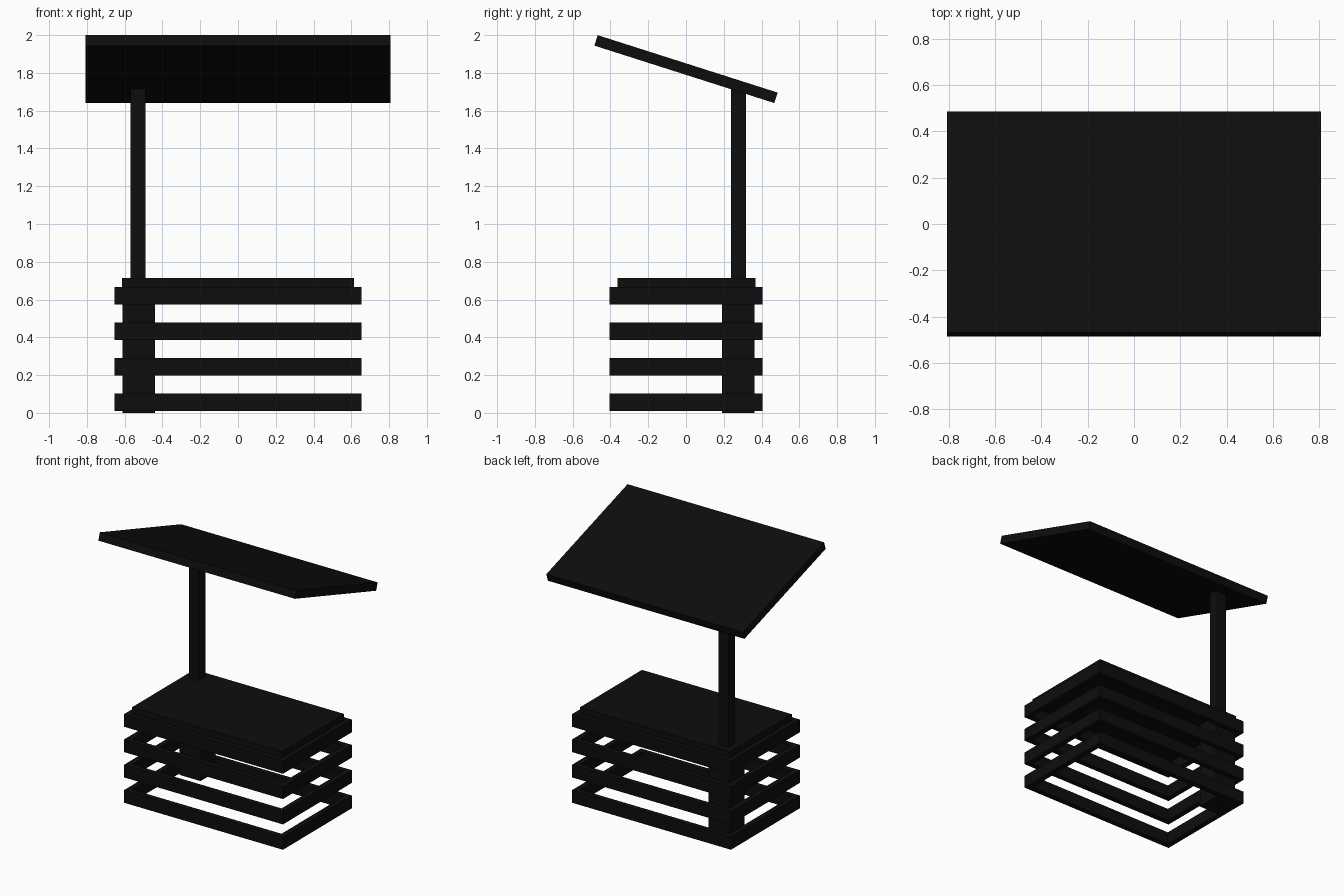
import bpy, bmesh, math
from mathutils import Matrix, Vector

if "Cube" in bpy.data.objects:
    bpy.data.objects.remove(bpy.data.objects["Cube"])

black = bpy.data.materials.new("black_paint")
black.diffuse_color = (0.004, 0.004, 0.004, 1)
black.use_nodes = True
black.node_tree.nodes["Principled BSDF"].inputs["Base Color"].default_value = black.diffuse_color


def add_box(bm, lo, hi):
    lo, hi = Vector(lo), Vector(hi)
    m = Matrix.Translation((lo + hi) / 2) @ Matrix.Diagonal((*(hi - lo), 1))
    bmesh.ops.create_cube(bm, size=1, matrix=m)


def finish(name, bm):
    me = bpy.data.meshes.new(name)
    bm.to_mesh(me)
    bm.free()
    me.materials.append(black)
    ob = bpy.data.objects.new(name, me)
    bpy.context.collection.objects.link(ob)
    return ob


def box(name, lo, hi):
    bm = bmesh.new()
    add_box(bm, lo, hi)
    return finish(name, bm)


def frame(name, x, y, t, z0, z1):
    # rectangular ring: inner and outer loops bridged, then extruded upward
    bm = bmesh.new()
    signs = ((-1, -1), (1, -1), (1, 1), (-1, 1))
    outer = [bm.verts.new((sx * x, sy * y, z0)) for sx, sy in signs]
    inner = [bm.verts.new((sx * (x - t), sy * (y - t), z0)) for sx, sy in signs]
    faces = [bm.faces.new((outer[i], outer[(i + 1) % 4], inner[(i + 1) % 4], inner[i]))
             for i in range(4)]
    new = bmesh.ops.extrude_face_region(bm, geom=faces, use_keep_orig=True)["geom"]
    top = [v for v in new if isinstance(v, bmesh.types.BMVert)]
    bmesh.ops.translate(bm, verts=top, vec=(0, 0, z1 - z0))
    bmesh.ops.recalc_face_normals(bm, faces=bm.faces)
    return finish(name, bm)


# Four slat frames around the counter
for i in range(4):
    z = 0.01 + 0.188 * i
    frame(f"slat_frame_{i + 1}", 0.653, 0.405, 0.04, z, z + 0.093)

# Counter top, back corner leg and roof post
box("counter_top", (-0.615, -0.362, 0.655), (0.615, 0.367, 0.713))
box("corner_leg", (-0.612, 0.19, 0), (-0.44, 0.362, 0.655))
box("roof_post", (-0.57, 0.238, 0.655), (-0.49, 0.317, 1.72))

# Sloping roof panel
roof = box("roof_panel", (-0.807, -0.5, -0.029), (0.807, 0.5, 0.029))
roof.location = (0, 0, 1.82)
roof.rotation_euler.x = math.radians(-17.7)
